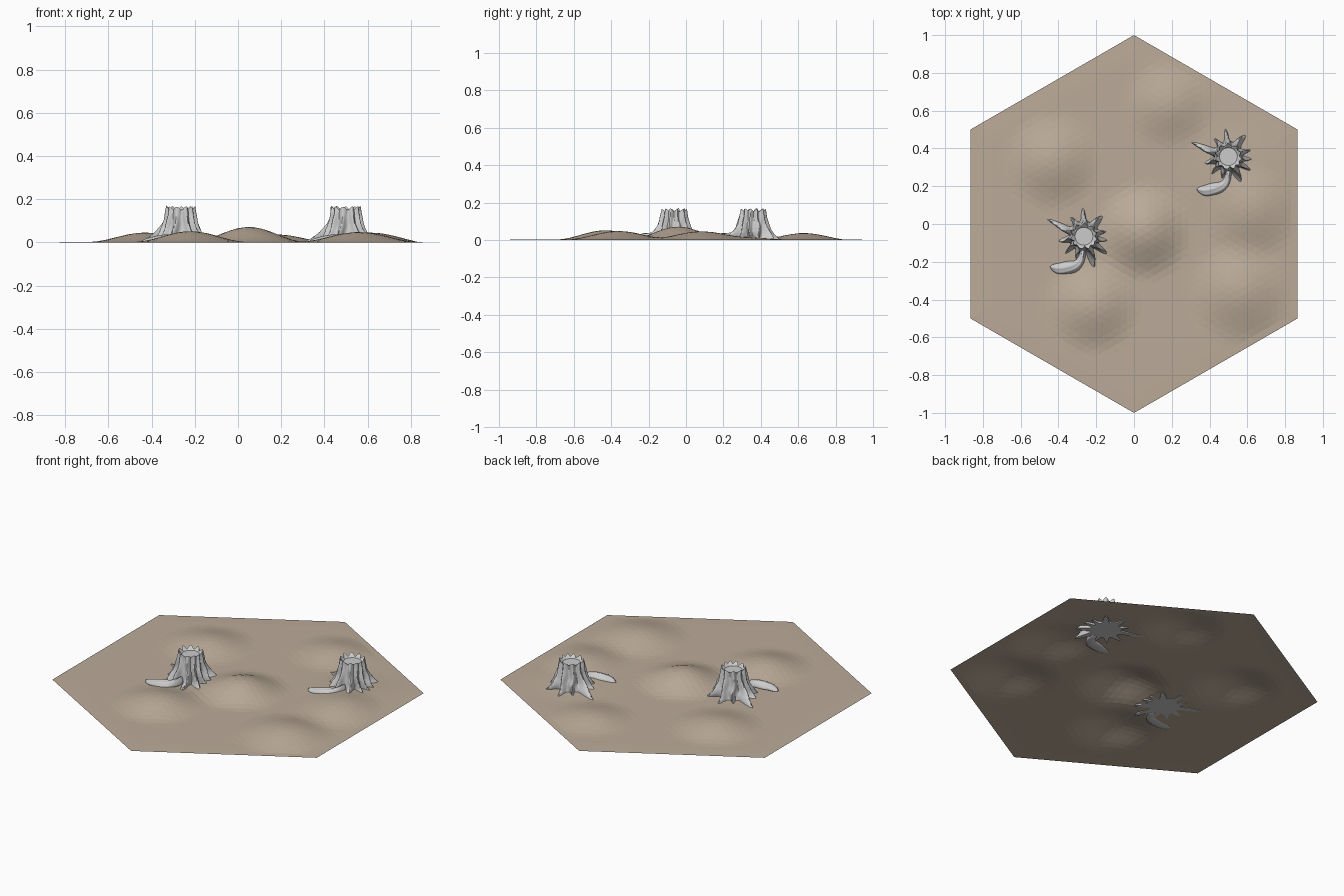
import bpy, bmesh, random
from math import sin, cos, pi, radians, hypot, sqrt, exp
from mathutils import Vector, noise

if "Cube" in bpy.data.objects:
    bpy.data.objects.remove(bpy.data.objects["Cube"])

random.seed(4)


def make_object(name, bm, smooth=None):
    bmesh.ops.recalc_face_normals(bm, faces=bm.faces)
    me = bpy.data.meshes.new(name)
    bm.to_mesh(me)
    bm.free()
    ob = bpy.data.objects.new(name, me)
    bpy.context.collection.objects.link(ob)
    if smooth:
        bpy.ops.object.select_all(action='DESELECT')
        ob.select_set(True)
        bpy.context.view_layer.objects.active = ob
        bpy.ops.object.shade_smooth_by_angle(angle=radians(smooth))
    return ob


# Hills: x, y, height, radius
HILLS = [(0.05, -0.04, 0.070, 0.27), (-0.43, 0.33, 0.044, 0.27),
         (-0.22, -0.43, 0.050, 0.27), (0.18, 0.63, 0.035, 0.25),
         (0.56, -0.36, 0.046, 0.29), (0.62, 0.06, 0.040, 0.27),
         (0.56, 0.27, 0.014, 0.32)]


def ground_height(x, y):
    z = 0.002
    for hx, hy, h, r in HILLS:
        d = hypot(x - hx, y - hy) / r
        if d < 1:
            z += h * cos(d * pi / 2) ** 2
    # Fade to zero at the hexagon border
    edge = max(abs(x * cos(k * pi / 3) + y * sin(k * pi / 3)) for k in range(3))
    return z * min(1, (sqrt(0.75) - edge) / 0.08)


# Ground: one hexagonal sheet on a triangular grid
N = 24
bm = bmesh.new()
grid = {}
for a in range(-N, N + 1):
    for b in range(-N, N + 1):
        if abs(a + b) <= N:
            x, y = a * sqrt(0.75) / N, (b + a / 2) / N
            grid[a, b] = bm.verts.new((x, y, ground_height(x, y)))
for a, b in list(grid):
    for tri in (((a, b), (a + 1, b), (a, b + 1)), ((a + 1, b), (a + 1, b - 1), (a, b))):
        if all(k in grid for k in tri):
            bm.faces.new([grid[k] for k in tri])
ground = make_object("hex_ground", bm)
if ground.data.polygons[0].normal.z < 0:
    ground.data.flip_normals()
sand = bpy.data.materials.new("sand")
sand.diffuse_color = (0.50, 0.41, 0.32, 1)
sand.use_nodes = True
sand.node_tree.nodes["Principled BSDF"].inputs["Base Color"].default_value = sand.diffuse_color
ground.data.materials.append(sand)

# Roots of the stump: direction in degrees, reach, half width in degrees
ROOTS = [(160, 0.21, 9), (125, 0.12, 10), (87, 0.145, 10), (50, 0.145, 10),
         (16, 0.125, 9), (-14, 0.13, 9), (-40, 0.155, 9), (-68, 0.185, 10),
         (-108, 0.13, 10), (190, 0.13, 9), (218, 0.13, 9)]


def angle_gap(a, b):
    return (a - b + 180) % 360 - 180


def build_stump(name, cx, cy, turn):
    seg, rows = 132, 18
    bm = bmesh.new()
    rings = []

    def add_ring(points):
        rings.append([bm.verts.new(p) for p in points])

    # Trunk with flaring roots and a scalloped rim
    for i in range(rows + 1):
        t = i / rows
        t = t ** 1.5
        pts = []
        for s in range(seg):
            deg = s * 360 / seg
            bend = 5 * sin(t * 7 + deg * 0.05)
            flare, ridge = 0.0, 0.0
            for ang, reach, w in ROOTS:
                ww = w * (0.65 + 0.6 * t)
                g = exp(-(angle_gap(deg + bend * (1 - t), ang) / ww) ** 2)
                flare = max(flare, g * (reach - 0.088))
                ridge = max(ridge, g)
            r = 0.056 + 0.026 * (1 - t) + 0.013 * ridge + flare * (1 - t) ** 3.2
            n = noise.noise(Vector((cos(radians(deg)) * 4, sin(radians(deg)) * 4, t * 3)))
            r += 0.006 * n
            top = 0.150 + 0.017 * ridge + 0.006 * n
            a = radians(deg + turn)
            pts.append((cx + r * cos(a), cy + r * sin(a), top * t))
        add_ring(pts)
    # Rim lip dropping to the cut face
    for r, z in ((0.052, 0.152), (0.047, 0.146)):
        add_ring([(cx + r * cos(s * 2 * pi / seg + radians(turn)),
                   cy + r * sin(s * 2 * pi / seg + radians(turn)), z) for s in range(seg)])
    for lo, hi in zip(rings, rings[1:]):
        for s in range(seg):
            u = (s + 1) % seg
            bm.faces.new((lo[s], lo[u], hi[u], hi[s]))
    bm.faces.new(rings[-1])
    bm.faces.new(rings[0])
    return make_object(name, bm, 40)


def build_side_root(name, cx, cy, turn):
    # Low knobbly root: x, y, half width, height along its length
    path = [(-0.180, -0.160, 0.004, 0.010), (-0.160, -0.165, 0.022, 0.018),
            (-0.130, -0.172, 0.033, 0.026), (-0.095, -0.168, 0.034, 0.034),
            (-0.055, -0.162, 0.036, 0.038), (-0.025, -0.145, 0.026, 0.036),
            (-0.010, -0.115, 0.020, 0.040), (0.000, -0.070, 0.014, 0.050)]
    c, s = cos(radians(turn)), sin(radians(turn))
    bm = bmesh.new()
    rings = []
    for i, (x, y, w, h) in enumerate(path):
        p0, p1 = path[max(i - 1, 0)], path[min(i + 1, len(path) - 1)]
        d = Vector((p1[0] - p0[0], p1[1] - p0[1])).normalized()
        ring = []
        for k in range(13):
            a = pi * k / 12
            o = w * cos(a) * (1 + 0.15 * sin(i * 2.3 + k))
            px, py = x - d.y * o, y + d.x * o
            z = h * sin(a) * (1 + 0.12 * sin(k * 2 + i)) if 0 < k < 12 else 0
            ring.append(bm.verts.new((cx + px * c - py * s, cy + px * s + py * c, z)))
        rings.append(ring)
    for lo, hi in zip(rings, rings[1:]):
        for k in range(13):
            u = (k + 1) % 13
            bm.faces.new((lo[k], lo[u], hi[u], hi[k]))
    bm.faces.new(rings[0])
    bm.faces.new(rings[-1])
    ob = make_object(name, bm)
    mod = ob.modifiers.new("soften", 'SUBSURF')
    mod.levels = mod.render_levels = 1
    for p in ob.data.polygons:
        p.use_smooth = True


# Two matching stumps
for label, x, y, turn in (("left", -0.265, -0.065, 0), ("right", 0.50, 0.357, 4)):
    build_stump(label + "_stump", x, y, turn)
    build_side_root(label + "_stump_side_root", x, y, turn)
